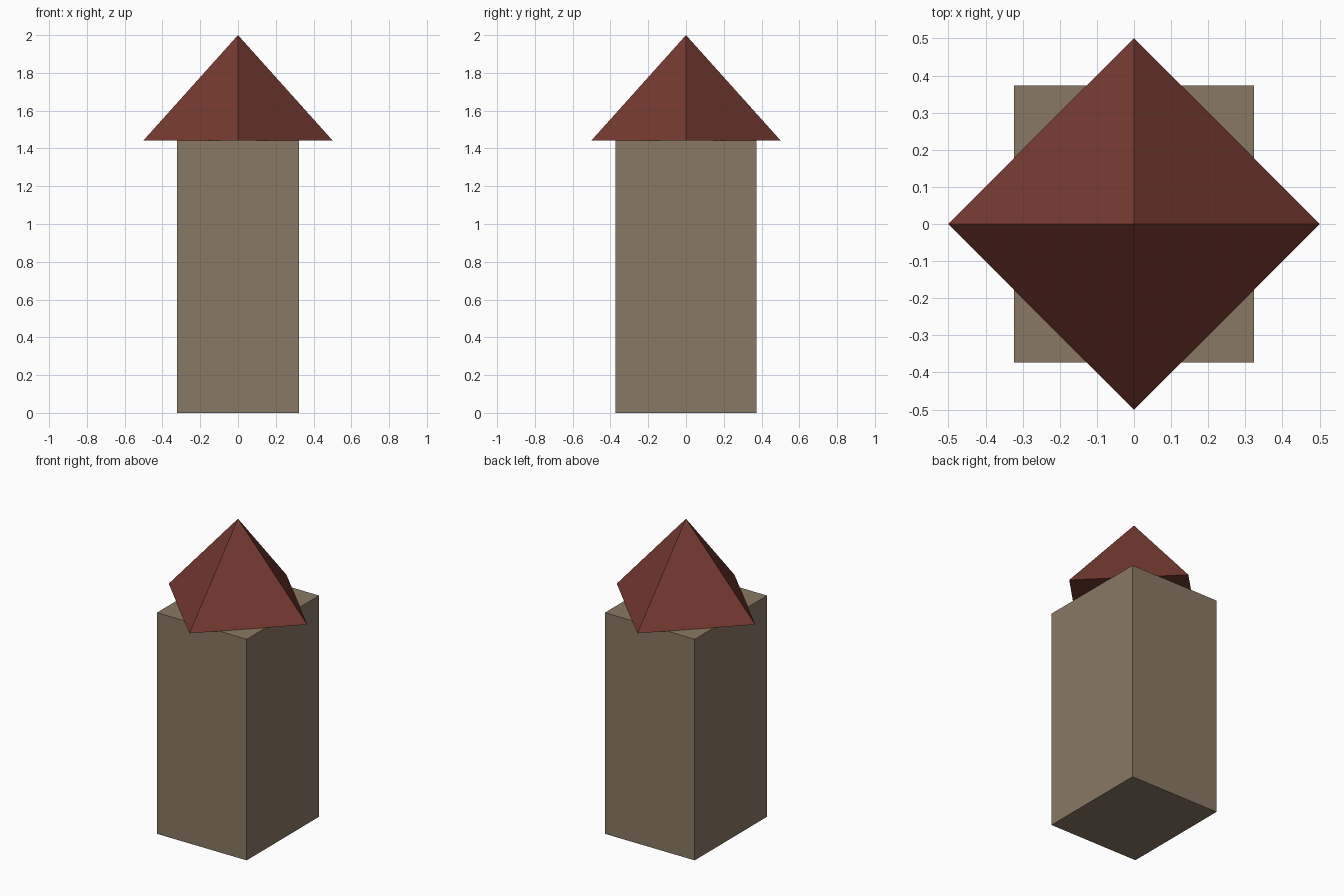
import bpy

if "Cube" in bpy.data.objects:
    bpy.data.objects.remove(bpy.data.objects["Cube"])

BODY_X, BODY_Y, BODY_TOP = 0.648, 0.746, 1.443
ROOF_RADIUS, TOTAL_HEIGHT = 0.5, 2.0


def paint(obj, name, color):
    mat = bpy.data.materials.new(name)
    mat.diffuse_color = (*color, 1)
    mat.use_nodes = True
    mat.node_tree.nodes["Principled BSDF"].inputs["Base Color"].default_value = mat.diffuse_color
    obj.data.materials.append(mat)


# Rectangular tower body standing on the ground
bpy.ops.mesh.primitive_cube_add(size=1, location=(0, 0, BODY_TOP / 2))
body = bpy.context.object
body.name = "tower_body"
body.scale = (BODY_X, BODY_Y, BODY_TOP)
bpy.ops.object.transform_apply(location=False, rotation=False, scale=True)
paint(body, "stone", (0.25, 0.19, 0.125))

# Four-sided pyramid roof with its corners on the x and y axes
roof_height = TOTAL_HEIGHT - BODY_TOP
bpy.ops.mesh.primitive_cone_add(vertices=4, radius1=ROOF_RADIUS, radius2=0,
                                depth=roof_height,
                                location=(0, 0, BODY_TOP + roof_height / 2))
roof = bpy.context.object
roof.name = "pyramid_roof"
paint(roof, "roof_red", (0.18, 0.042, 0.03))
